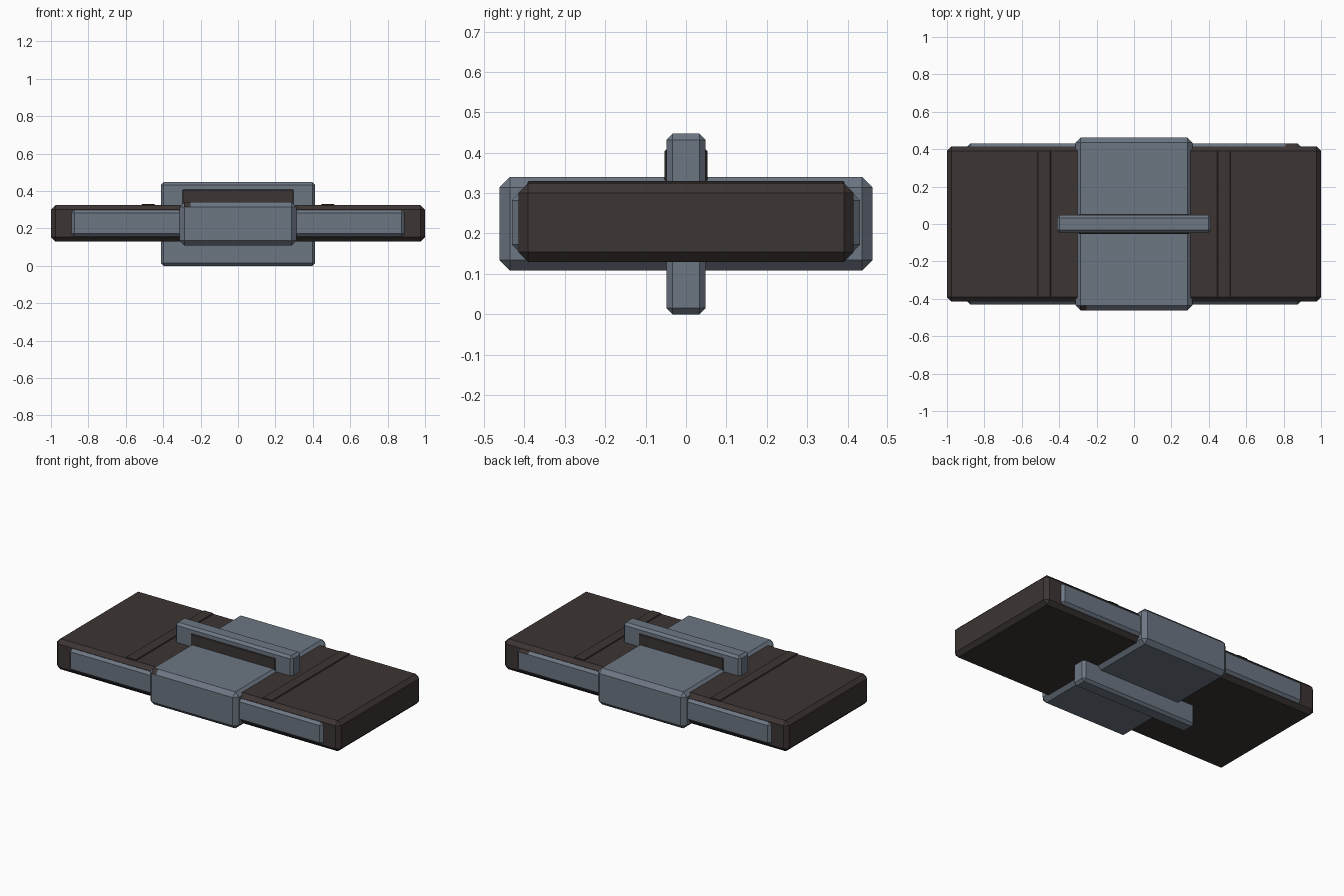
import bpy, bmesh
from mathutils import Vector

default = bpy.data.objects.get("Cube")
if default:
    bpy.data.objects.remove(default, do_unlink=True)


def make_material(name, rgb):
    mat = bpy.data.materials.new(name)
    mat.use_nodes = True
    mat.diffuse_color = (*rgb, 1)
    mat.node_tree.nodes["Principled BSDF"].inputs["Base Color"].default_value = (*rgb, 1)
    return mat


steel = make_material("steel_grey", (0.15, 0.182, 0.226))
dark = make_material("dark_brown", (0.045, 0.035, 0.033))


def chamfered_box(name, low, high, chamfer, mat, chip=None):
    """Box between two corners; chip = (x0, x1, side) darkens part of a top long chamfer."""
    low, high = Vector(low), Vector(high)
    centre, size = (low + high) / 2, high - low
    bm = bmesh.new()
    bmesh.ops.create_cube(bm, size=1)
    for v in bm.verts:
        v.co = Vector(a * b for a, b in zip(v.co, size)) + centre
    if chamfer:
        bmesh.ops.bevel(bm, geom=bm.edges[:], offset=chamfer, segments=1,
                        affect='EDGES', profile=0.5)
    if chip:
        x0, x1, side = chip
        for x in (x0, x1):
            bmesh.ops.bisect_plane(bm, geom=bm.verts[:] + bm.edges[:] + bm.faces[:],
                                   plane_co=(x, 0, 0), plane_no=(1, 0, 0))
        bm.normal_update()
        for f in bm.faces:
            if x0 < f.calc_center_median().x < x1 and f.normal.z > 0.3 and f.normal.y * side > 0.3:
                f.material_index = 1
    mesh = bpy.data.meshes.new(name)
    bm.to_mesh(mesh)
    bm.free()
    mesh.materials.append(mat)
    if chip:
        mesh.materials.append(dark)
    obj = bpy.data.objects.new(name, mesh)
    bpy.context.collection.objects.link(obj)
    return obj


# Main slab
chamfered_box("slab", (-1, -0.415, 0.13), (1, 0.415, 0.324), 0.024, dark)

# Long inset strips showing on the front and back edges
for name, side, chip in (("front_strip", -1, None), ("back_strip", 1, (0.81, 0.875, 1))):
    y0, y1 = sorted((side * 0.36, side * 0.431))
    chamfered_box(name, (-0.895, y0, 0.153), (0.895, y1, 0.302), 0.02, steel, chip)

# Central sleeve around the slab, with a small dark chip on its front edge
chamfered_box("sleeve", (-0.312, -0.462, 0.108), (0.312, 0.462, 0.34), 0.026,
              steel, (-0.29, -0.255, -1))

# Upright fin through the sleeve and its dark insert
chamfered_box("fin", (-0.413, -0.048, 0), (0.413, 0.048, 0.447), 0.015, steel)
chamfered_box("fin_insert", (-0.297, -0.053, 0.3), (0.297, 0.053, 0.408), 0.004, dark)

# Raised ribs across the top of the slab
for name, x in (("right_rib", -0.48), ("left_rib", 0.48)):
    chamfered_box(name, (x - 0.035, -0.392, 0.31), (x + 0.035, 0.392, 0.33), 0.003, dark)
